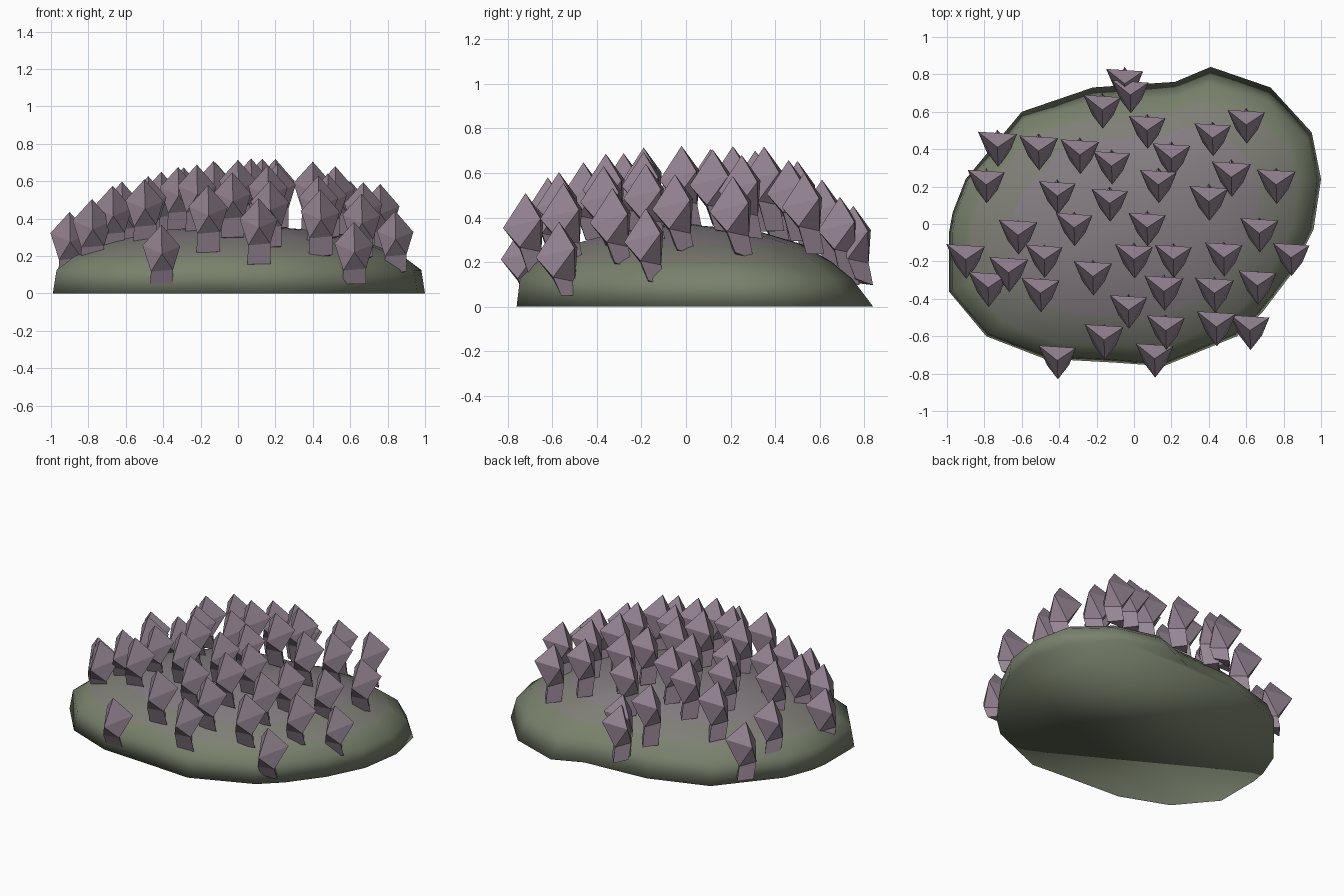
import bpy, bmesh, random
from mathutils import Vector
from mathutils.bvhtree import BVHTree

if "Cube" in bpy.data.objects:
    bpy.data.objects.remove(bpy.data.objects["Cube"])

random.seed(4)


def material(name, rgb):
    m = bpy.data.materials.new(name)
    m.diffuse_color = (*rgb, 1)
    m.use_nodes = True
    m.node_tree.nodes["Principled BSDF"].inputs["Base Color"].default_value = m.diffuse_color
    return m


def add_object(name, bm, mats):
    me = bpy.data.meshes.new(name)
    bm.to_mesh(me)
    ob = bpy.data.objects.new(name, me)
    for m in mats:
        me.materials.append(m)
    bpy.context.collection.objects.link(ob)
    return ob


moss = material("moss_rock", (0.19, 0.22, 0.15))
blend = material("blend_rock", (0.21, 0.21, 0.18))
mauve = material("mauve_rock", (0.23, 0.20, 0.22))
violet = material("violet_crystal", (0.31, 0.24, 0.30))

# Rock mound: irregular outline stacked in shrinking rings, back edge leaning in
outline = [(.41, .84), (.73, .73), (.95, .49), (1.0, .24), (.96, -.03), (.84, -.27),
           (.68, -.48), (.55, -.6), (.16, -.76), (-.12, -.74), (-.48, -.72), (-.79, -.6),
           (-.99, -.36), (-.99, -.05), (-.97, .06), (-.9, .24), (-.6, .6), (-.22, .73), (.22, .76)]
rings = [(0, 1, 0), (.125, .98, .11), (.2, .88, .12), (.28, .67, .06), (.34, .38, 0)]

bm = bmesh.new()
loops = [[bm.verts.new((x * s, y * (s - lean * max(0, y)), z)) for x, y in outline]
         for z, s, lean in rings]
n = len(outline)
for r, (lo, hi) in enumerate(zip(loops, loops[1:])):
    for i in range(n):
        j = (i + 1) % n
        f = bm.faces.new((lo[i], lo[j], hi[j], hi[i]))
        f.material_index = (0, 0, 1, 2)[r]
top = bm.verts.new((0, 0, .37))
for i in range(n):
    bm.faces.new((loops[-1][i], loops[-1][(i + 1) % n], top)).material_index = 2
bm.faces.new(loops[0])
bmesh.ops.recalc_face_normals(bm, faces=bm.faces)
for f in bm.faces:
    f.smooth = True
tree = BVHTree.FromBMesh(bm)
add_object("rock_mound", bm, [moss, blend, mauve])
bm.free()

# Crystals: three-sided point, narrow twisted neck and slightly flared foot
spots = [(-.05, .75), (-.02, .69), (-.17, .61), (.07, .5), (.42, .46), (.6, .53), (-.73, .41),
         (-.51, .39), (-.29, .37), (-.12, .31), (.2, .35), (-.79, .21), (-.41, .15), (-.13, .11),
         (.13, .21), (.52, .25), (.4, .12), (.76, .21), (-.62, -.06), (-.32, -.02), (.07, -.02),
         (.67, -.05), (-.9, -.19), (-.67, -.26), (-.78, -.34), (-.48, -.19), (-.5, -.37),
         (-.22, -.28), (0, -.19), (.21, -.19), (.48, -.18), (.84, -.18), (.16, -.36),
         (.43, -.37), (.66, -.33), (-.03, -.46), (-.16, -.62), (.17, -.57), (.44, -.55),
         (.62, -.57), (.11, -.72), (-.41, -.73)]
tip = (0, 0, 0)
waist = [(-.1, .08, -.11), (.003, -.1, -.155), (.1, .067, -.115)]
neck = [(-.055, -.025, -.25), (.062, -.025, -.24), (0, .07, -.26)]
foot = [(-.06, .01, -.35), (.062, .01, -.33), (0, .09, -.36)]


def add_crystal(bm, x, y):
    hit = tree.ray_cast(Vector((x, y, 2)), Vector((0, 0, -1)))[0]
    ground = max(hit.z, .04) if hit else .04
    s = random.uniform(.97, 1.05)
    # taller toward the back, shorter toward the left and right ends
    rise = .36 - .08 * x * x - .05 * max(0, -x) + .08 * max(0, y)
    at = Vector((x, y, ground + rise * s))
    t, *rest = [bm.verts.new(at + Vector(p) * s) for p in [tip] + waist + neck + foot]
    w, k, b = rest[:3], rest[3:6], rest[6:]
    for v in b:
        v.co.z = max(min(v.co.z, ground + .01), .03) if hit else max(v.co.z, .05)
    for i in range(3):
        j = (i + 1) % 3
        bm.faces.new((t, w[i], w[j]))
        bm.faces.new((w[i], k[i], w[j]))
        bm.faces.new((w[j], k[i], k[j]))
        bm.faces.new((k[i], b[i], b[j], k[j]))
    bm.faces.new((b[2], b[1], b[0]))


bm = bmesh.new()
for x, y in spots:
    add_crystal(bm, x, y)
bmesh.ops.recalc_face_normals(bm, faces=bm.faces)
add_object("crystals", bm, [violet])
bm.free()
